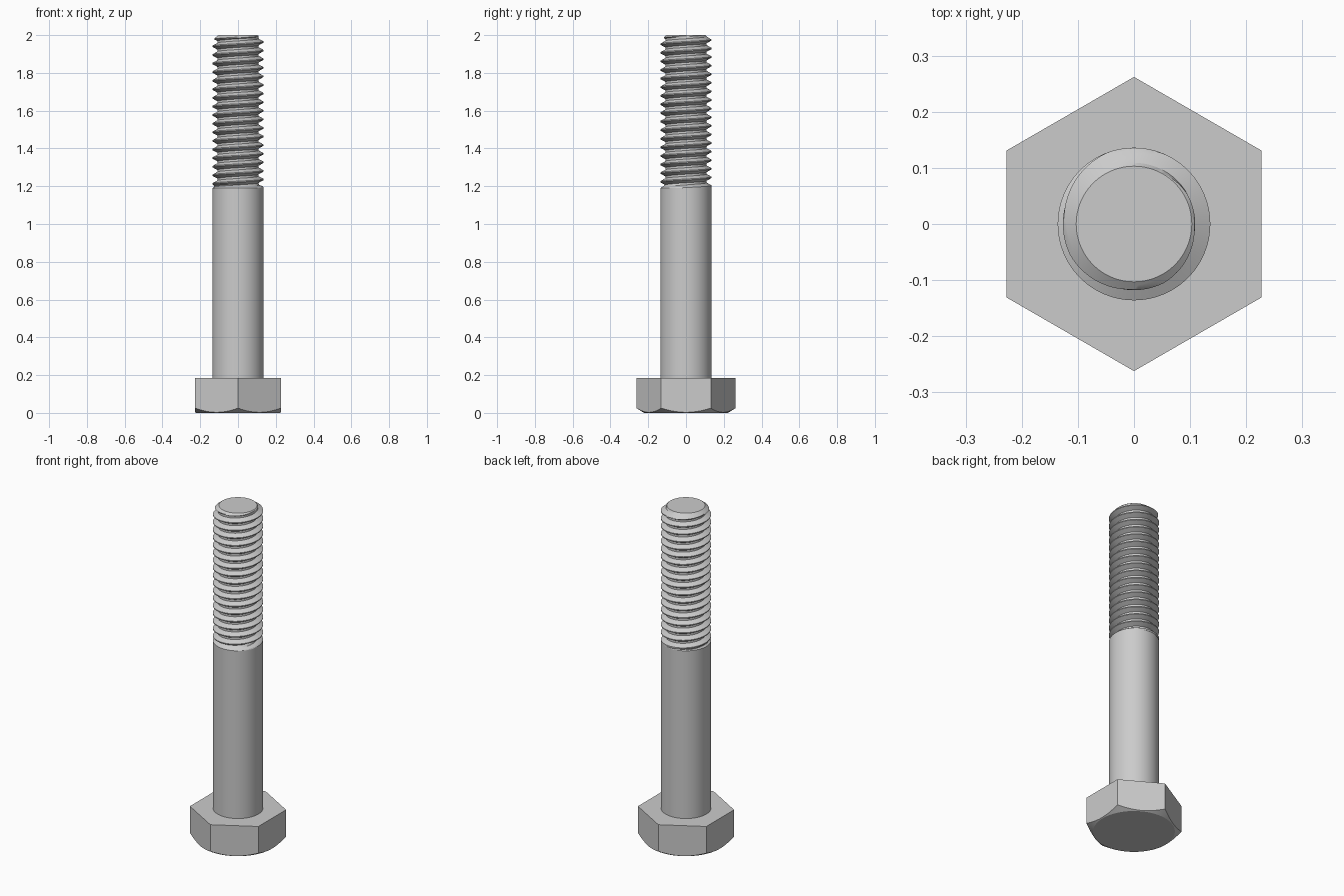
import bpy, bmesh, math

cube = bpy.data.objects.get("Cube")
if cube:
    bpy.data.objects.remove(cube, do_unlink=True)

steel = bpy.data.materials.new("grey_steel")
GREY = (0.6, 0.6, 0.6, 1)
steel.diffuse_color = GREY
steel.use_nodes = True
steel.node_tree.nodes["Principled BSDF"].inputs["Base Color"].default_value = GREY

SEG = 96
CREST, ROOT, TIP = 0.136, 0.109, 0.103
SHANK_TOP, TOP, PITCH = 1.19, 2.0, 0.0455
HEAD_H, HEX_FLAT, FACE_R = 0.185, 0.227, 0.222


def loft(name, rows, cap_start, cap_end, angle=25):
    """Skin closed rings, each row being a function angle -> (radius, z)."""
    bm = bmesh.new()
    rings = []
    for row in rows:
        ring = []
        for i in range(SEG):
            a = math.tau * i / SEG
            r, z = row(a)
            ring.append(bm.verts.new((r * math.cos(a), r * math.sin(a), z)))
        rings.append(ring)
    for low, high in zip(rings, rings[1:]):
        for i in range(SEG):
            j = (i + 1) % SEG
            bm.faces.new((low[i], low[j], high[j], high[i]))
    if cap_start:
        bm.faces.new(rings[0][::-1])
    if cap_end:
        bm.faces.new(rings[-1])
    return finish(name, bm, angle)


def finish(name, bm, angle):
    bmesh.ops.remove_doubles(bm, verts=bm.verts, dist=1e-5)
    bmesh.ops.recalc_face_normals(bm, faces=bm.faces)
    mesh = bpy.data.meshes.new(name)
    bm.to_mesh(mesh)
    bm.free()
    mesh.materials.append(steel)
    ob = bpy.data.objects.new(name, mesh)
    bpy.context.collection.objects.link(ob)
    bpy.ops.object.select_all(action="DESELECT")
    ob.select_set(True)
    bpy.context.view_layer.objects.active = ob
    bpy.ops.object.shade_smooth_by_angle(angle=math.radians(angle))
    return ob


# Hex head, its underside corners cut by a 30 degree cone
def hex_radius(a):
    side = math.tau / 6
    return HEX_FLAT / math.cos((a + side / 2) % side - side / 2)


def cone_edge(a):
    r = hex_radius(a)
    return r, (r - FACE_R) * math.tan(math.radians(32))


loft("hex_head", [lambda a: (FACE_R, 0), cone_edge,
                  lambda a: (hex_radius(a), HEAD_H)], True, True)

# Plain shank
loft("shank", [lambda a: (CREST, HEAD_H - 0.01), lambda a: (CREST, SHANK_TOP)], False, False)


# Right-handed thread: V profile swept up the helix, with run-out and chamfered tip
def groove_depth(u):
    """0 on the crest, 1 on the root, for a position u within one pitch."""
    d = abs(u % 1 - 0.5)
    return min(1, max(0, (0.44 - d) / 0.32))


def thread_row(u):
    def row(a):
        z = SHANK_TOP + PITCH * (u + a / math.tau)
        z = min(TOP, max(SHANK_TOP, z))
        runout = min(1, (z - SHANK_TOP) / 0.018)
        r = CREST - (CREST - ROOT) * groove_depth(u) * runout
        return min(r, TIP + 1.3 * (TOP - z)), z
    return row


def build_thread():
    bm = bmesh.new()
    steps = (0, 0.06, 0.17, 0.275, 0.38, 0.62, 0.725, 0.83, 0.94)
    turns = math.ceil((TOP - SHANK_TOP) / PITCH) + 1
    us = [k + s for k in range(-1, turns) for s in steps]
    grid = []
    for u in us:
        row = thread_row(u)
        line = []
        for i in range(SEG + 1):
            a = math.tau * i / SEG
            r, z = row(a)
            line.append(bm.verts.new((r * math.cos(a), r * math.sin(a), z)))
        grid.append(line)
    for low, high in zip(grid, grid[1:]):
        for i in range(SEG):
            quad = (low[i], low[i + 1], high[i + 1], high[i])
            if max(v.co.z for v in quad) - min(v.co.z for v in quad) > 1e-6:
                bm.faces.new(quad)
    # Weld the helix seam and the squashed end rows
    bmesh.ops.remove_doubles(bm, verts=bm.verts, dist=1e-5)
    bmesh.ops.dissolve_degenerate(bm, edges=bm.edges, dist=1e-5)
    finish("thread", bm, 25)


build_thread()

# Flat end of the bolt
loft("tip_face", [lambda a: (TIP, TOP - 0.005), lambda a: (TIP, TOP)], False, True)
